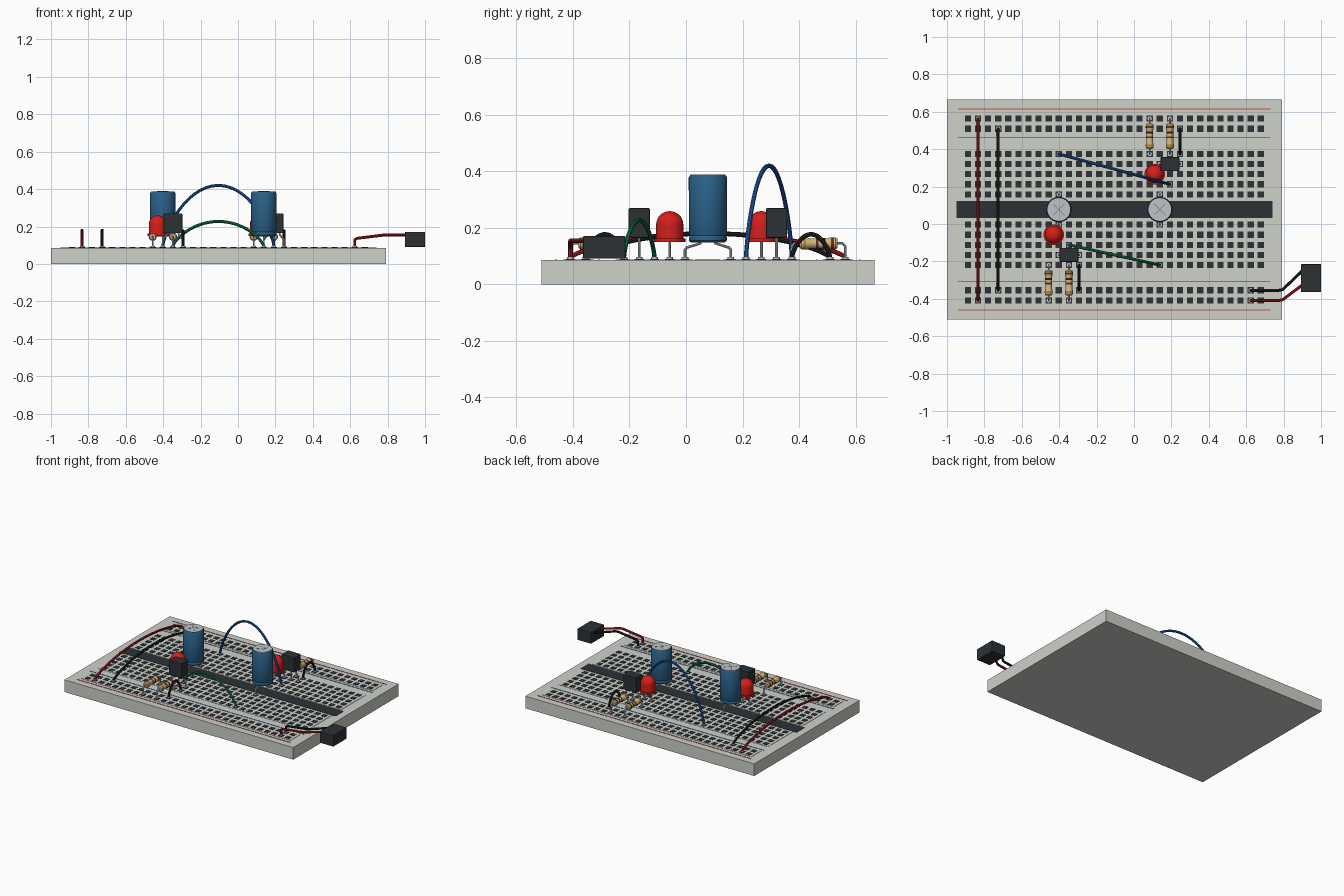
import bpy, bmesh, math
from mathutils import Matrix, Vector

if "Cube" in bpy.data.objects:
    bpy.data.objects.remove(bpy.data.objects["Cube"])

P = 0.054            # hole pitch
CX, CY = -0.105, 0.0775
TOP = 0.086          # board top


def col(i):
    return CX + (i - 14.5) * P


def row(k):
    return CY + k * P


mats = {}


def mat(name, rgb):
    m = bpy.data.materials.new(name)
    m.diffuse_color = [(c / 255) ** 2.2 for c in rgb] + [1]
    m.use_nodes = True
    m.node_tree.nodes["Principled BSDF"].inputs["Base Color"].default_value = m.diffuse_color
    mats[name] = m


for n, c in dict(plastic=(205, 208, 201), dark=(48, 52, 56), black=(36, 38, 41), red=(212, 36, 32),
                 red_wire=(176, 32, 38), blue_wire=(38, 92, 170), green_wire=(24, 128, 84),
                 sleeve=(46, 96, 134), metal=(190, 194, 198), tan=(214, 178, 128),
                 brown=(92, 54, 34), gold=(176, 132, 50), line_red=(205, 80, 75),
                 line_blue=(90, 130, 190), mark=(125, 130, 135)).items():
    mat(n, c)


def finish(name, bm, m, smooth=False):
    me = bpy.data.meshes.new(name)
    bmesh.ops.recalc_face_normals(bm, faces=bm.faces)
    bm.to_mesh(me)
    bm.free()
    o = bpy.data.objects.new(name, me)
    bpy.context.collection.objects.link(o)
    me.materials.append(mats[m])
    if smooth:
        shade(o)
    return o


def shade(o):
    bpy.ops.object.select_all(action='DESELECT')
    o.select_set(True)
    bpy.context.view_layer.objects.active = o
    bpy.ops.object.shade_smooth_by_angle(angle=math.radians(35))


def boxes(name, items, m, bevel=0):
    """items: list of (centre, size[, z rotation])"""
    bm = bmesh.new()
    for it in items:
        rot = Matrix.Rotation(it[2], 4, 'Z') if len(it) > 2 else Matrix()
        bmesh.ops.create_cube(bm, size=1, matrix=Matrix.Translation(it[0]) @ rot @ Matrix.Diagonal((*it[1], 1)))
    if bevel:
        bmesh.ops.bevel(bm, geom=bm.edges[:], offset=bevel, segments=2, affect='EDGES', profile=0.5)
    return finish(name, bm, m)


def lathe(name, profile, m, loc, rot=Matrix(), n=32):
    """spin an (r, z) profile that starts and ends on the axis"""
    bm = bmesh.new()
    vs = [bm.verts.new((r, 0, z)) for r, z in profile]
    es = [bm.edges.new(e) for e in zip(vs, vs[1:])]
    bmesh.ops.spin(bm, geom=vs + es, axis=(0, 0, 1), cent=(0, 0, 0), angle=2 * math.pi, steps=n, use_duplicate=False)
    bmesh.ops.remove_doubles(bm, verts=bm.verts, dist=1e-5)
    bm.transform(Matrix.Translation(loc) @ rot)
    return finish(name, bm, m, True)


def tube(name, paths, r, m):
    cu = bpy.data.curves.new(name, 'CURVE')
    cu.dimensions = '3D'
    cu.bevel_depth, cu.bevel_resolution, cu.use_fill_caps = r, 2, True
    for pts in paths:
        s = cu.splines.new('POLY')
        s.points.add(len(pts) - 1)
        for p, q in zip(s.points, pts):
            p.co = (*q, 1)
    o = bpy.data.objects.new(name, cu)
    bpy.context.collection.objects.link(o)
    cu.materials.append(mats[m])
    bpy.ops.object.select_all(action='DESELECT')
    o.select_set(True)
    bpy.context.view_layer.objects.active = o
    bpy.ops.object.convert(target='MESH')
    shade(bpy.context.object)


feet = []


def foot(x, y):
    feet.append((x, y))
    return (x, y, TOP)


def jumper(name, a, b, peak, m, e=0.75):
    foot(*a), foot(*b)
    pts = []
    for i in range(29):
        t = -math.cos(math.pi * i / 28)
        p = Vector(a).lerp(Vector(b), (t + 1) / 2)
        pts.append((p.x, p.y, 0.095 + (peak - 0.103) * max(0, 1 - t * t) ** e))
    tube(name, [pts], 0.008, m)


# board, hole fields, trench and rail lines
boxes('board', [((CX, CY, TOP / 2), (1.79, 1.177, TOP))], 'plastic')
boxes('hole_strips', [((CX, row(s * k), TOP), (1.64, h, 0.004)) for s in (-1, 1)
                      for k, h in ((3.5, 0.275), (8.5, 0.108))], 'plastic')
rows = [s * k for s in (-1, 1) for k in (1.5, 2.5, 3.5, 4.5, 5.5, 8, 9)]
boxes('holes', [((col(i), row(k), TOP + 0.001), (0.033, 0.033, 0.006)) for i in range(30) for k in rows], 'dark')
boxes('trench', [((CX, CY, TOP), (1.69, 0.09, 0.004))], 'dark')
boxes('red_rail_lines', [((CX, CY + s * 0.537, TOP), (1.67, 0.006, 0.004)) for s in (-1, 1)], 'line_red')
boxes('blue_rail_lines', [((CX, CY + s * 0.385, TOP), (1.67, 0.006, 0.004)) for s in (-1, 1)], 'line_blue')

for k, (c, side) in enumerate(((9, -1), (19, 1))):
    tag = ('left', 'right')[k]
    # electrolytic capacitor
    x = col(c)
    lathe(f'capacitor_{tag}', [(0, 0.148), (0.06, 0.148), (0.067, 0.155), (0.067, 0.166), (0.064, 0.172),
                               (0.067, 0.178), (0.068, 0.378), (0.063, 0.386), (0, 0.386)], 'sleeve', (x, CY, 0), n=40)
    lathe(f'capacitor_cap_{tag}', [(0, 0.38), (0.061, 0.38), (0.061, 0.388), (0, 0.388)], 'metal', (x, CY, 0), n=40)
    boxes(f'capacitor_vents_{tag}', [((x, CY, 0.388), (0.085, 0.004, 0.002), a * math.pi / 4) for a in (-1, 1)], 'mark')
    tube(f'capacitor_leads_{tag}', [[(x, CY + s * 0.025, 0.155), (x, CY + s * 0.027, 0.145),
                                     (x, row(s * 1.5) - s * 0.006, 0.13), (x, row(s * 1.5), 0.122),
                                     foot(x, row(s * 1.5))] for s in (-1, 1)], 0.005, 'metal')
    # LED with flange and dome
    lx, ly = col(c - 0.5), row(3.5 if side > 0 else -2.5)
    dome = [(0.048 * math.cos(a * math.pi / 16), 0.212 + 0.047 * math.sin(a * math.pi / 16)) for a in range(9)]
    dome[-1] = (0, 0.259)
    lathe(f'led_{tag}', [(0, 0.15), (0.055, 0.15), (0.055, 0.163), (0.048, 0.163)] + dome, 'red', (lx, ly, 0))
    tube(f'led_leads_{tag}', [[(lx + s * P / 2, ly, 0.155), foot(lx + s * P / 2, ly)] for s in (-1, 1)], 0.005, 'metal')
    # transistor
    tx, ty = col(c + 1), row(side * 4.5)
    boxes(f'transistor_{tag}', [((tx, ty, 0.217), (0.1, 0.075, 0.105))], 'dark', 0.004)
    tube(f'transistor_leads_{tag}', [[(tx + s * 0.03, ty, 0.17), (tx + s * 0.032, ty, 0.155),
                                      (tx + s * P, ty, 0.13), foot(tx + s * P, ty)] for s in (-1, 0, 1)], 0.005, 'metal')
    # pair of banded resistors
    ya, yb = row(side * 5.5), row(side * 9)
    ym, turn = (ya + yb) / 2, Matrix.Rotation(-math.pi / 2, 4, 'X')
    for j, rx in enumerate((col(c - 1), col(c + 1))):
        loc = (rx, ym, 0.145)
        half = [(0, 0.067), (0.016, 0.067), (0.021, 0.06), (0.021, 0.04), (0.018, 0.033)]
        lathe(f'resistor_{tag}_{j + 1}', half + [(r, -z) for r, z in reversed(half)], 'tan', loc, turn, 24)
        for b, (z, r, m) in enumerate(((0.049, 0.0215, 'brown'), (0.02, 0.0188, 'black'),
                                       (-0.005, 0.0188, 'brown'), (-0.049, 0.0215, 'gold'))):
            lathe(f'resistor_band_{tag}_{j + 1}_{b + 1}', [(0, z - 0.005), (r, z - 0.005), (r, z + 0.005), (0, z + 0.005)],
                  m, loc, turn, 24)
        d = side * 0.01
        tube(f'resistor_leads_{tag}_{j + 1}', [[foot(rx, ya), (rx, ya, 0.135), (rx, ya + d, 0.145),
                                                (rx, yb - d, 0.145), (rx, yb, 0.135), foot(rx, yb)]], 0.005, 'metal')
    jumper(f'ground_wire_{tag}', (col(c + 2), row(side * 5.5)), (col(c + 2), row(side * 8)), 0.185, 'black')

# jumper wires
jumper('rail_wire_red', (col(1), row(-9)), (col(1), row(9)), 0.188, 'red_wire')
jumper('rail_wire_black', (col(3), row(-8)), (col(3), row(8)), 0.188, 'black')
jumper('cross_wire_blue', (col(9), row(5.5)), (col(20), row(2.5)), 0.428, 'blue_wire')
jumper('cross_wire_green', (col(10), row(-3.5)), (col(19), row(-5.5)), 0.235, 'green_wire')

# power plug and its two leads
boxes('power_plug', [((0.9465, -0.289, 0.131), (0.107, 0.149, 0.08))], 'dark', 0.003)
for name, k, ye, m in (('power_lead_red', -9, -0.326, 'red_wire'), ('power_lead_black', -8, -0.25, 'black')):
    x, y = col(28), row(k)
    tube(name, [[foot(x, y), (x, y, 0.128), (x + 0.012, y, 0.137), (0.775, y, 0.154), (0.795, y + 0.004, 0.155),
                 (0.9, ye, 0.155)]], 0.008, m)

# metal collars where leads enter the board
bm = bmesh.new()
for x, y in feet:
    bmesh.ops.create_cone(bm, cap_ends=True, segments=12, radius1=0.012, radius2=0.012, depth=0.012,
                          matrix=Matrix.Translation((x, y, TOP + 0.005)))
finish('lead_collars', bm, 'metal', True)
